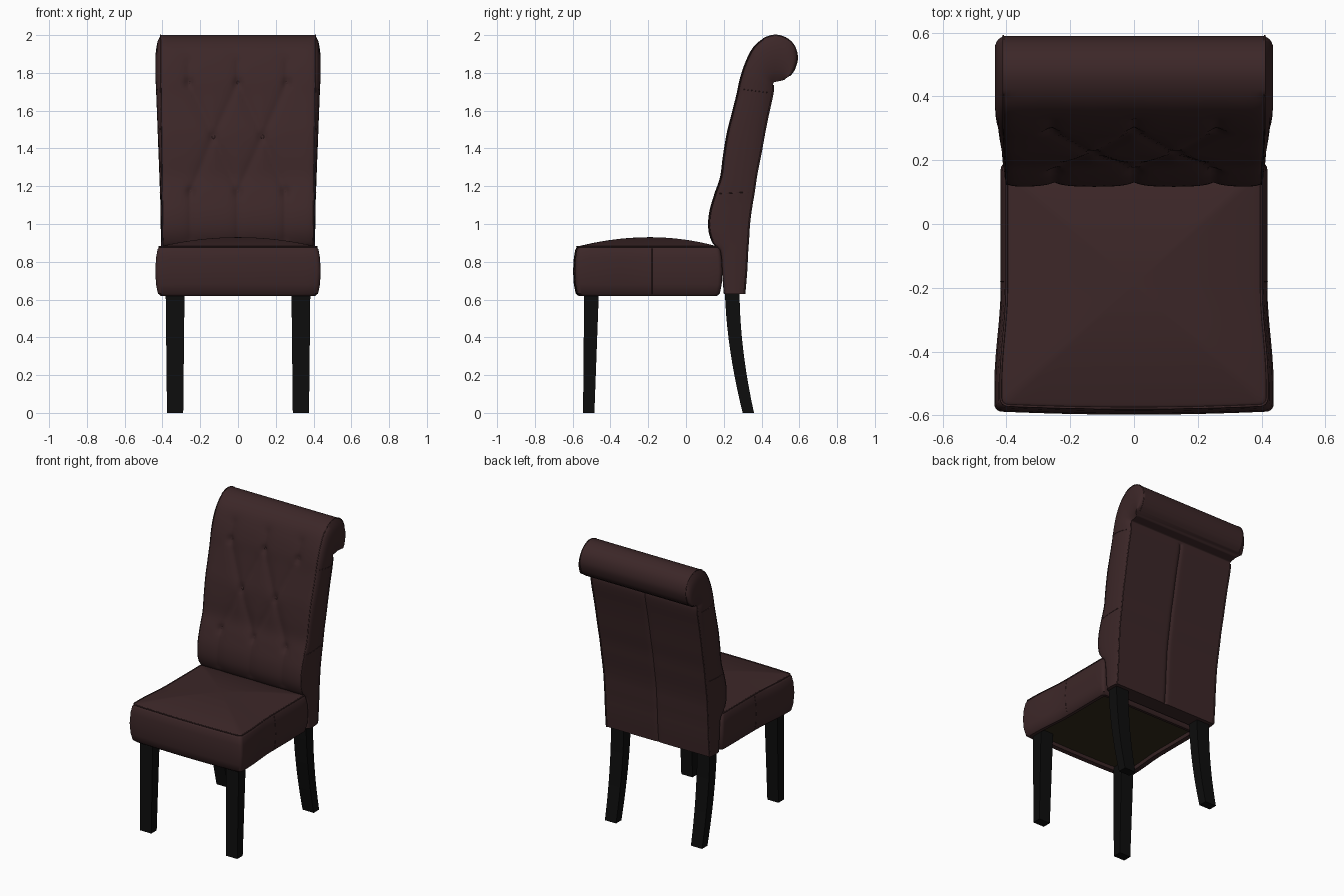
import bpy, bmesh, math
from mathutils import Vector

if "Cube" in bpy.data.objects:
    bpy.data.objects.remove(bpy.data.objects["Cube"], do_unlink=True)


def material(name, rgb):
    m = bpy.data.materials.new(name)
    m.use_nodes = True
    m.diffuse_color = (*rgb, 1)
    bsdf = m.node_tree.nodes["Principled BSDF"]
    bsdf.inputs["Base Color"].default_value = (*rgb, 1)
    bsdf.inputs["Roughness"].default_value = 0.6
    return m


leather = material("dark brown leather", (0.045, 0.020, 0.021))
wood = material("black wood", (0.004, 0.004, 0.004))
lining = material("olive lining", (0.032, 0.024, 0.011))


def loft(name, rings, mats, smooth=40):
    """Skin a list of closed rings and cap both ends."""
    bm = bmesh.new()
    rows = [[bm.verts.new(p) for p in ring] for ring in rings]
    n = len(rows[0])
    for a, b in zip(rows, rows[1:]):
        for i in range(n):
            j = (i + 1) % n
            bm.faces.new((a[i], a[j], b[j], b[i]))
    bm.faces.new(rows[0][::-1])
    bm.faces.new(rows[-1])
    bmesh.ops.recalc_face_normals(bm, faces=bm.faces)
    me = bpy.data.meshes.new(name)
    bm.to_mesh(me)
    bm.free()
    for m in mats:
        me.materials.append(m)
    ob = bpy.data.objects.new(name, me)
    bpy.context.collection.objects.link(ob)
    bpy.context.view_layer.objects.active = ob
    bpy.ops.object.select_all(action='DESELECT')
    ob.select_set(True)
    if smooth:
        bpy.ops.object.shade_smooth_by_angle(angle=math.radians(smooth))
    return ob


def piping(name, pts, radius=0.005, closed=False):
    """Thin round welt along a path."""
    cu = bpy.data.curves.new(name, 'CURVE')
    cu.dimensions = '3D'
    cu.bevel_depth = radius
    cu.bevel_resolution = 1
    sp = cu.splines.new('POLY')
    sp.points.add(len(pts) - 1)
    for q, p in zip(sp.points, pts):
        q.co = (*p, 1)
    sp.use_cyclic_u = closed
    cu.materials.append(leather)
    ob = bpy.data.objects.new(name, cu)
    bpy.context.collection.objects.link(ob)
    bpy.ops.object.select_all(action='DESELECT')
    ob.select_set(True)
    bpy.context.view_layer.objects.active = ob
    bpy.ops.object.convert(target='MESH')


# Seat cushion: rounded outline, waisted sides, crowned top, recessed lining
def outline(inset):
    hx, y0, y1, r = 0.43 - inset, -0.58 + inset, 0.185 - inset, 0.022
    corners = []
    for cx, cy, a0 in ((hx, y0, -90), (hx, y1, 0), (-hx, y1, 90), (-hx, y0, 180)):
        ox, oy = cx - math.copysign(r, cx), cy + (r if cy < 0 else -r)
        for k in range(5):
            a = math.radians(a0 + 22.5 * k)
            corners.append(Vector((ox + r * math.cos(a), oy + r * math.sin(a))))
    pts = []
    for a, b in zip(corners, corners[1:] + corners[:1]):
        steps = 14 if (b - a).length > 0.1 else 1
        pts += [a.lerp(b, k / steps) for k in range(steps)]
    out = []
    for p in pts:
        t = min(1, max(0, (p.y + 0.5) / 0.3))
        waist = 1 - 0.045 * t * t * (3 - 2 * t)
        bow = 0.01 * (1 - (p.x / 0.43) ** 2) if p.y < -0.5 else 0
        out.append(Vector((p.x * waist, p.y - bow)))
    return out


def at(pts, z, s=1.0):
    return [((p.x) * s, -0.19 + (p.y + 0.19) * s, z) for p in pts]


inner = outline(0.02)
rings = [at(inner, 0.645, 0.91), at(inner, 0.625, 0.93)]
rings += [at(outline(i), z) for i, z in
          ((0.02, 0.62), (0.006, 0.632), (-0.004, 0.68), (-0.008, 0.75),
           (-0.004, 0.82), (0.004, 0.865), (0.014, 0.88))]
rings += [at(inner, 0.882 + 0.048 * (1 - s * s), s)
          for s in (0.99, 0.95, 0.88, 0.8, 0.7, 0.6, 0.5, 0.4, 0.3, 0.2, 0.1, 0.02)]
seat = loft("seat_cushion", rings, [leather, lining])
for f in seat.data.polygons:
    if f.normal.z < -0.9 and f.center.z > 0.64:
        f.material_index = 1
piping("seat_top_piping", at(outline(0.012), 0.88), 0.004, True)
for side, s in (("left", 1), ("right", -1)):
    piping(side + "_seat_side_seam",
           [(s * x, -0.18, z) for x, z in ((0.404, 0.63), (0.414, 0.68), (0.418, 0.75),
                                           (0.414, 0.82), (0.406, 0.87))], 0.002)

# Backrest profile: front point and matching rear point, up and round the scroll
profile = [
    (.20, .63, .31, .63), (.19, .75, .32, .75), (.18, .85, .325, .85),
    (.14, .90, .33, .92), (.118, .97, .335, 1.0), (.122, 1.06, .345, 1.08),
    (.15, 1.16, .36, 1.17), (.18, 1.25, .375, 1.27), (.195, 1.36, .395, 1.37),
    (.215, 1.48, .415, 1.48), (.24, 1.58, .435, 1.58), (.265, 1.68, .455, 1.67),
    (.285, 1.77, .462, 1.715), (.315, 1.86, .462, 1.745), (.355, 1.935, .47, 1.752),
    (.41, 1.982, .475, 1.753), (.475, 2.0, .48, 1.754), (.535, 1.982, .49, 1.756),
    (.575, 1.94, .50, 1.758), (.59, 1.88, .51, 1.76), (.575, 1.82, .52, 1.763),
    (.55, 1.785, .53, 1.772)]


def smooth_path(rows, steps):
    out = []
    v = [Vector(r) for r in rows]
    for i in range(len(v) - 1):
        a, b, c, d = v[max(i - 1, 0)], v[i], v[i + 1], v[min(i + 2, len(v) - 1)]
        for k in range(steps):
            t = k / steps
            out.append(b + (c - a) * (t / 2) + (a * 2 - b * 5 + c * 4 - d) * (t * t / 2)
                       + (b * 3 - a - c * 3 + d) * (t ** 3 / 2))
    return out + [v[-1]]


levels = smooth_path(profile, 5)

# Diamond tufting: buttons joined by creases
top = [Vector((x, 1.745)) for x in (-0.26, 0, 0.26)]
mid = [Vector((x, 1.46)) for x in (-0.13, 0.13)]
low = [Vector((x, 1.17)) for x in (-0.25, 0, 0.25)]
buttons = top + mid + low
creases = [(m, p) for m in mid for p in top + low if abs(m.x - p.x) < 0.2]
creases += [(p, Vector((p.x, 1.86))) for p in top]
creases += [(p, Vector((p.x, 0.92))) for p in low]


def tuft(x, z):
    p = Vector((x, z))
    d = 9
    for a, b in creases:
        t = max(0, min(1, (p - a).dot(b - a) / (b - a).length_squared))
        d = min(d, (p - a.lerp(b, t)).length)
    db = min((p - b).length for b in buttons)
    return 0.014 * math.exp(-d / 0.03) + 0.016 * math.exp(-(db / 0.022) ** 2)


def half_width(z):
    return 0.398 + 0.012 * max(0, min(1, (z - 0.9) / 0.9))


COLS, SIDE = 64, 8
rings = []
for fy, fz, by, bz in levels:
    ring = []
    wf, wb = half_width(fz), half_width(bz)
    for k in range(COLS + 1):
        u = 2 * k / COLS - 1
        edge = 0.008 * abs(u) ** 24
        dent = tuft(u * wf, fz) if fy < 0.42 else 0
        ring.append((u * wf, fy + dent + edge * (fy < 0.4), fz))
    bulge = 0.01 + 0.017 * max(0, min(1, (fz - 1.1) / 0.7))
    sides = []
    for k in range(1, SIDE):
        t = k / SIDE
        sides.append((wf + (wb - wf) * t + bulge * math.sin(math.pi * t) ** 0.6,
                      fy + (by - fy) * t, fz + (bz - fz) * t))
    ring += sides
    for k in range(COLS + 1):
        u = 1 - 2 * k / COLS
        groove = 0.008 * math.exp(-abs(u) / 0.02) if bz < 1.74 else 0
        ring.append((u * wb, by - groove, bz))
    ring += [(-x, y, z) for x, y, z in reversed(sides)]
    rings.append(ring)
loft("tufted_backrest", rings, [leather], 50)

# Welts on the edges of the backrest, and cross seams on its sides
for side, s in (("left", 1), ("right", -1)):
    piping(side + "_rear_piping",
           [(s * half_width(l[3]), l[2], l[3]) for l in levels if l[3] < 1.74])
    piping(side + "_front_piping",
           [(s * half_width(l[1]), l[0] + 0.008 * (l[0] < 0.4), l[1])
            for l in levels if l[1] > 0.9], 0.003)
    for tag, index in (("lower", 30), ("upper", 57)):
        ring = rings[index][COLS + 1:COLS + SIDE]
        piping(f"{side}_{tag}_side_seam", [(s * x, y, z) for x, y, z in ring], 0.002)

# Tufting buttons
for i, b in enumerate(buttons):
    near = min(levels, key=lambda l: abs(l[1] - b.y) + (l[0] > 0.4))
    bpy.ops.mesh.primitive_uv_sphere_add(segments=12, ring_count=8, radius=0.012,
                                         location=(b.x, near[0] + 0.028, b.y))
    ob = bpy.context.object
    ob.name = f"tuft_button_{i + 1}"
    ob.scale.y = 0.5
    ob.data.materials.append(leather)
    bpy.ops.object.shade_smooth()


# Legs: tapered square front legs and swept rear legs
def leg(name, s, centre, depth, steps):
    rings = []
    for k in range(steps + 1):
        z = 0.65 * k / steps
        t = z / 0.65
        hx, hy, cy = 0.043 + 0.007 * t, depth(t) / 2, centre(t)
        rings.append([(s * 0.333 + i * hx, cy + j * hy, z)
                      for i, j in ((-1, -1), (1, -1), (1, 1), (-1, 1))])
    loft(name, rings, [wood], 30)


for side, s in (("left", 1), ("right", -1)):
    leg(side + "_front_leg", s, lambda t: -0.515 + 0.015 * t, lambda t: 0.06 + 0.018 * t, 1)
    leg(side + "_rear_leg", s, lambda t: 0.245 + 0.085 * (1 - t) ** 1.8,
        lambda t: 0.06 + 0.018 * t, 10)
